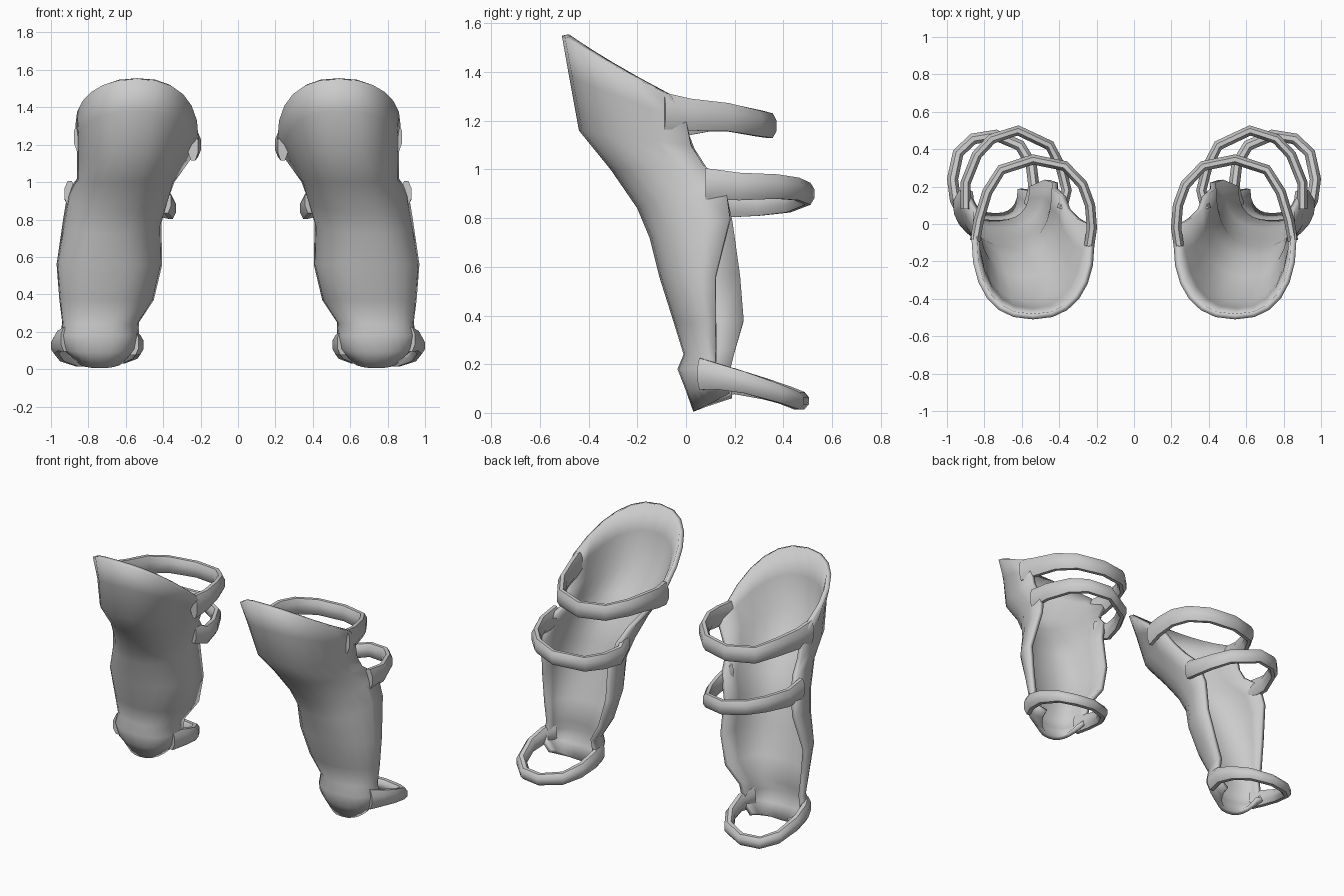
import bpy, bmesh, math
from mathutils import Vector

if "Cube" in bpy.data.objects:
    bpy.data.objects.remove(bpy.data.objects["Cube"])

steel = bpy.data.materials.new("grey steel")
steel.diffuse_color = (0.6, 0.6, 0.6, 1)
steel.use_nodes = True
steel.node_tree.nodes["Principled BSDF"].inputs["Base Color"].default_value = steel.diffuse_color


def finish(name, bm, angle):
    """Turn a bmesh into a mirrored, smooth-shaded object."""
    bmesh.ops.recalc_face_normals(bm, faces=bm.faces[:])
    me = bpy.data.meshes.new(name)
    bm.to_mesh(me)
    bm.free()
    me.materials.append(steel)
    ob = bpy.data.objects.new(name, me)
    bpy.context.collection.objects.link(ob)
    bpy.ops.object.select_all(action='DESELECT')
    ob.select_set(True)
    bpy.context.view_layer.objects.active = ob
    bpy.ops.object.shade_smooth_by_angle(angle=math.radians(angle))
    ob.modifiers.new("pair", 'MIRROR').use_mirror_merge = False
    return ob


# Shin shell: open cross-sections, top to bottom
# z front, z inner, z outer, x inner, x outer, y front, y inner, y outer
ROWS = [
    (1.55, 1.22, 1.30, .21, .87, -.51, -.09, -.06),
    (1.38, 1.14, 1.20, .24, .86, -.48, .00, .00),
    (1.16, 1.07, 1.10, .29, .86, -.44, .03, .02),
    (1.00, 1.00, 1.02, .34, .86, -.31, .08, .07),
    (.84, .92, .95, .37, .91, -.20, .16, .16),
    (.72, .78, .80, .41, .935, -.15, .19, .18),
    (.56, .56, .56, .405, .97, -.11, .22, .12),
    (.37, .37, .37, .45, .955, -.05, .235, .12),
    (.24, .25, .25, .53, .94, -.01, .20, .12),
    (.18, .18, .18, .53, .95, -.035, .18, .12),
    (.09, .12, .12, .54, .95, .00, .18, .15),
    (.005, .06, .08, .60, .88, .03, .19, .18),
]
COLS = 12
bm = bmesh.new()
grid = []
for zf, zi, zo, xi, xo, yf, yi, yo in ROWS:
    row = []
    for c in range(COLS + 1):
        t = math.pi * c / COLS
        cs, s = math.cos(t), max(math.sin(t), 0) ** .85
        k = math.copysign(abs(cs) ** .85, cs)
        f = c / COLS
        yb, zb = yi + (yo - yi) * f, zi + (zo - zi) * f
        row.append(bm.verts.new(((xi + xo) / 2 - k * (xo - xi) / 2,
                                 yb + (yf - yb) * s, zb + (zf - zb) * s)))
    grid.append(row)
for a, b in zip(grid, grid[1:]):
    for c in range(COLS):
        bm.faces.new((a[c], b[c], b[c + 1], a[c + 1]))
shell = finish("shin_shell", bm, 60)
# make normals point outward (towards the front)
if sum(p.normal.y * p.area for p in shell.data.polygons) > 0:
    shell.data.flip_normals()
solid = shell.modifiers.new("thickness", 'SOLIDIFY')
solid.thickness = .03
solid.offset = -1


def strap(name, path, width, h0, h1):
    """Sweep a rounded band along path; height goes h0 (ends) to h1 (middle)."""
    pts = [Vector(p) for p in path]
    n = len(pts)
    bm = bmesh.new()
    rings = []
    for i, p in enumerate(pts):
        d = pts[min(i + 1, n - 1)] - pts[max(i - 1, 0)]
        side = Vector((d.y, -d.x, 0)).normalized()
        h = h1 + (h0 - h1) * abs(2 * i / (n - 1) - 1) ** 2
        ring = []
        for k in range(8):
            a = math.tau * (k + .5) / 8
            ring.append(bm.verts.new(p + side * (width / 2 * math.cos(a) / .92)
                                     + Vector((0, 0, h / 2 * math.sin(a) / .92))))
        rings.append(ring)
    for a, b in zip(rings, rings[1:]):
        for k in range(8):
            bm.faces.new((a[k], a[k - 1], b[k - 1], b[k]))
    bm.faces.new(rings[0])
    bm.faces.new(rings[-1])
    return finish(name, bm, 50)


# Straps run from the inner edge, around the back, to the outer edge
strap("knee_strap", [
    (.24, -.12, 1.19), (.225, -.02, 1.20), (.235, .10, 1.215), (.275, .21, 1.21),
    (.37, .31, 1.19), (.54, .345, 1.18), (.71, .29, 1.19), (.785, .17, 1.215),
    (.83, .02, 1.225), (.85, -.09, 1.24)], .055, .15, .10)
strap("calf_strap", [
    (.385, .08, .90), (.36, .18, .86), (.39, .30, .86), (.45, .42, .87),
    (.62, .50, .90), (.76, .455, .92), (.84, .37, .93), (.90, .22, .93),
    (.90, .08, .94)], .055, .13, .09)
strap("ankle_strap", [
    (.56, .10, .14), (.535, .20, .13), (.55, .32, .10), (.61, .42, .07),
    (.74, .475, .05), (.86, .455, .05), (.94, .38, .08), (.97, .24, .125),
    (.955, .13, .15), (.92, .06, .16)], .06, .13, .07)
